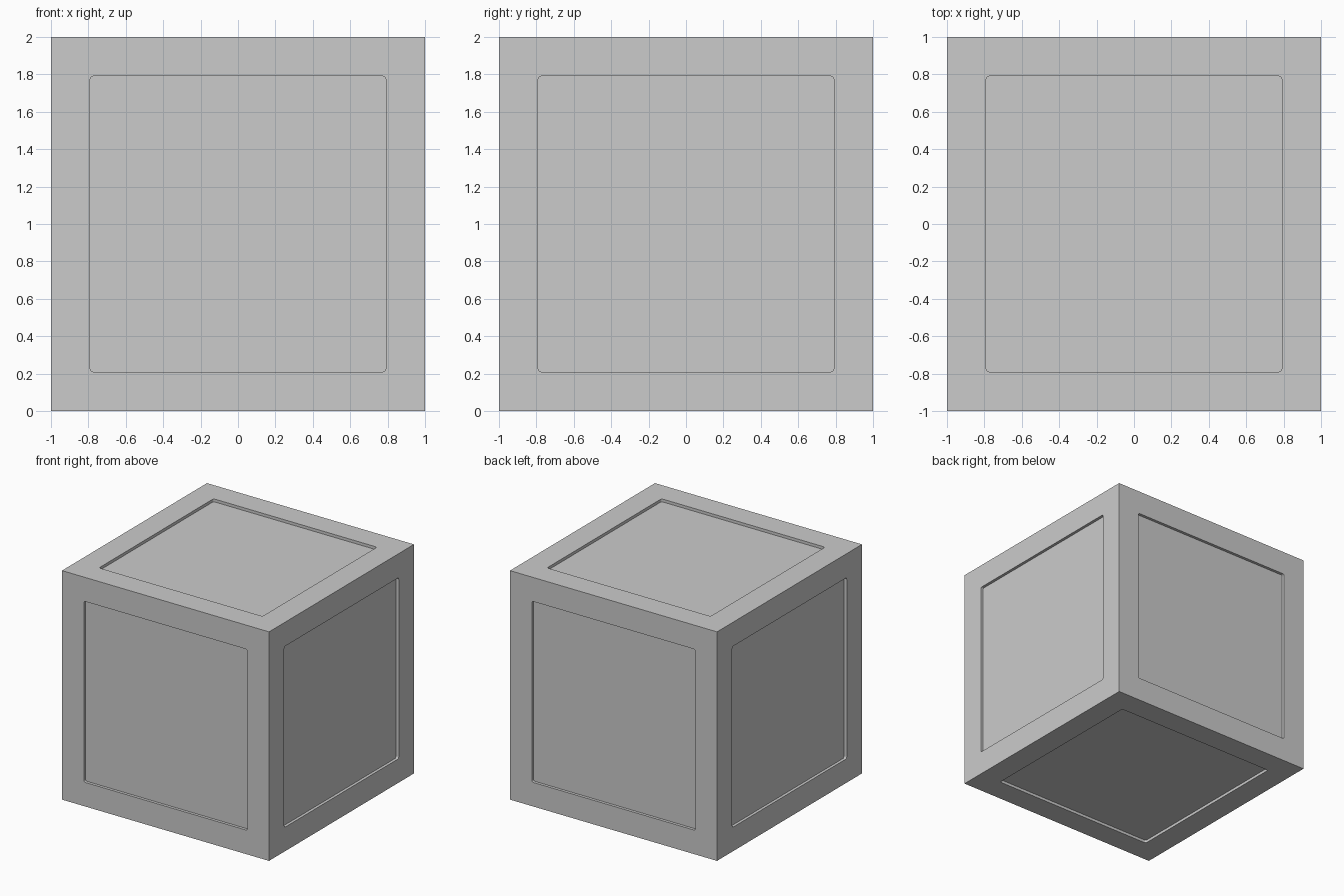
import bpy, bmesh
from math import pi
from mathutils import Matrix

if "Cube" in bpy.data.objects:
    bpy.data.objects.remove(bpy.data.objects["Cube"])

PANEL, DEPTH, RADIUS = 0.79, 0.025, 0.015

# solid crate body
bpy.ops.mesh.primitive_cube_add(size=2, location=(0, 0, 1))
body = bpy.context.object
body.name = "cube_body"

# six rounded plates that cut the recessed panels
bm = bmesh.new()
turns = [Matrix.Rotation(i * pi / 2, 4, 'X') for i in range(4)]
turns += [Matrix.Rotation(s * pi / 2, 4, 'Y') for s in (1, -1)]
for turn in turns:
    plate = bmesh.new()
    bmesh.ops.create_cube(plate, size=1)
    bmesh.ops.scale(plate, vec=(PANEL * 2, PANEL * 2, 0.2), verts=plate.verts)
    bmesh.ops.translate(plate, vec=(0, 0, 1.1 - DEPTH), verts=plate.verts)
    corners = [e for e in plate.edges
               if abs(e.verts[0].co.z - e.verts[1].co.z) > 0.1]
    bmesh.ops.bevel(plate, geom=corners, offset=RADIUS, segments=3,
                    profile=0.5, affect='EDGES')
    plate.transform(Matrix.Translation((0, 0, 1)) @ turn)
    tmp = bpy.data.meshes.new("plate")
    plate.to_mesh(tmp)
    plate.free()
    bm.from_mesh(tmp)
    bpy.data.meshes.remove(tmp)
mesh = bpy.data.meshes.new("panel_cutter")
bm.to_mesh(mesh)
bm.free()
cutter = bpy.data.objects.new("panel_cutter", mesh)
bpy.context.collection.objects.link(cutter)
cutter.hide_render = True

# cut the panels, then drop the cutter
cut = body.modifiers.new("panels", 'BOOLEAN')
cut.operation, cut.solver, cut.object = 'DIFFERENCE', 'EXACT', cutter
bpy.context.view_layer.objects.active = body
bpy.ops.object.modifier_apply(modifier=cut.name)
bpy.data.objects.remove(cutter)
